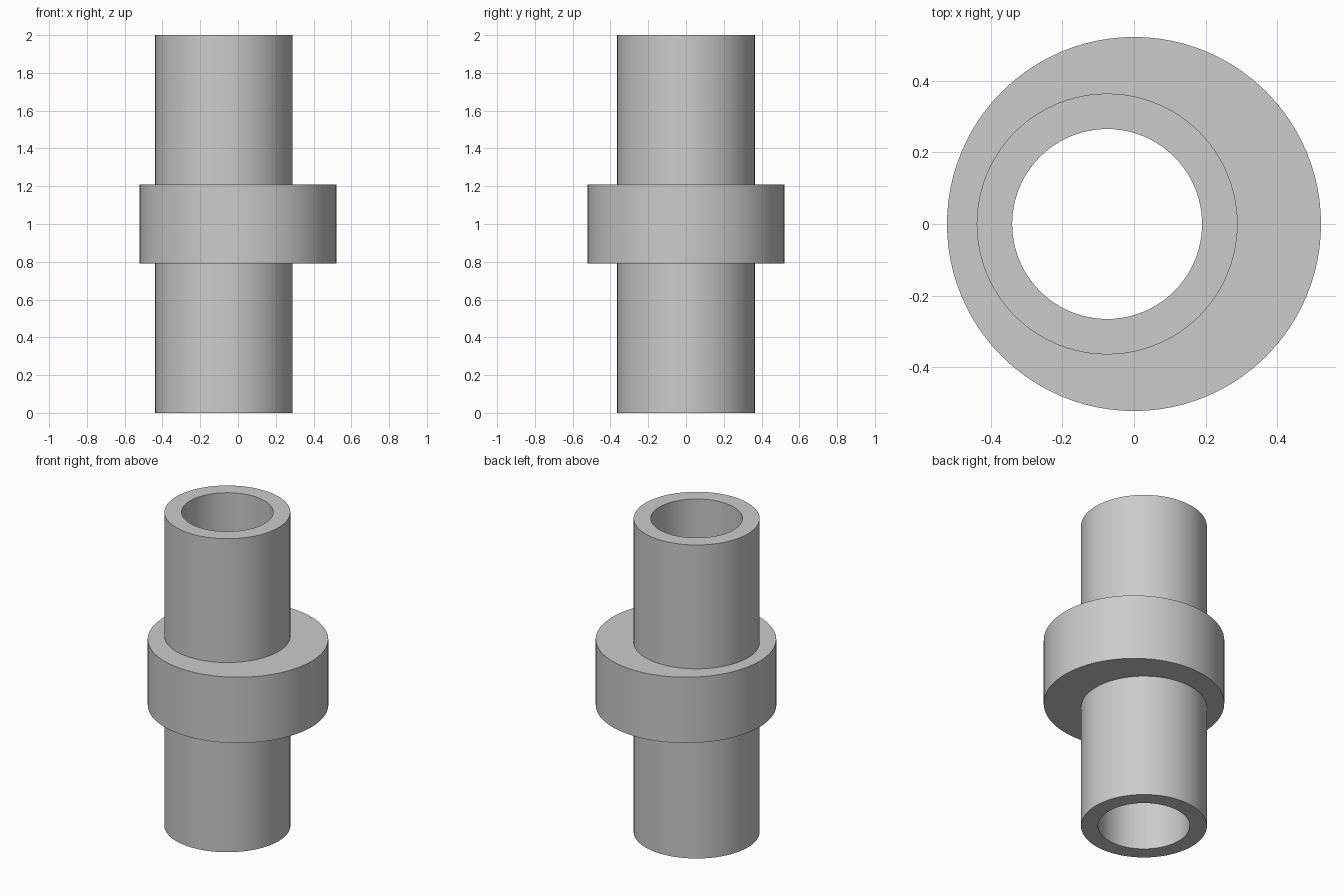
import bpy
import bmesh
import math

SIDES = 96
PIPE_X = -0.075                      # bore axis, offset from the collar axis
PIPE_R, BORE_R, COLLAR_R = 0.364, 0.265, 0.522
LOW, HIGH, TOP = 0.79, 1.21, 2.0

cube = bpy.data.objects.get("Cube")
if cube:
    bpy.data.objects.remove(cube, do_unlink=True)

grey = bpy.data.materials.new("plain grey")
grey.use_nodes = True
grey.diffuse_color = (0.6, 0.6, 0.6, 1)
grey.node_tree.nodes["Principled BSDF"].inputs["Base Color"].default_value = (0.6, 0.6, 0.6, 1)


def ring(bm, x, radius, z):
    """A circle of vertices centred on (x, 0, z)."""
    angles = [math.tau * i / SIDES for i in range(SIDES)]
    return [bm.verts.new((x + radius * math.cos(a), radius * math.sin(a), z)) for a in angles]


# Closed loft: up the pipe, around the eccentric collar, over the rim, down the bore
bm = bmesh.new()
rings = [ring(bm, *section) for section in (
    (PIPE_X, BORE_R, 0),
    (PIPE_X, PIPE_R, 0),
    (PIPE_X, PIPE_R, LOW),
    (0, COLLAR_R, LOW),
    (0, COLLAR_R, HIGH),
    (PIPE_X, PIPE_R, HIGH),
    (PIPE_X, PIPE_R, TOP),
    (PIPE_X, BORE_R, TOP),
)]
for lower, upper in zip(rings, rings[1:] + rings[:1]):
    for i in range(SIDES):
        j = (i + 1) % SIDES
        bm.faces.new((lower[i], lower[j], upper[j], upper[i]))
bmesh.ops.recalc_face_normals(bm, faces=bm.faces)

mesh = bpy.data.meshes.new("collared_pipe")
bm.to_mesh(mesh)
bm.free()
mesh.materials.append(grey)
pipe = bpy.data.objects.new("collared_pipe", mesh)
bpy.context.collection.objects.link(pipe)

# Smooth walls, sharp rims
bpy.ops.object.select_all(action="DESELECT")
pipe.select_set(True)
bpy.context.view_layer.objects.active = pipe
bpy.ops.object.shade_smooth_by_angle(angle=math.radians(30))
